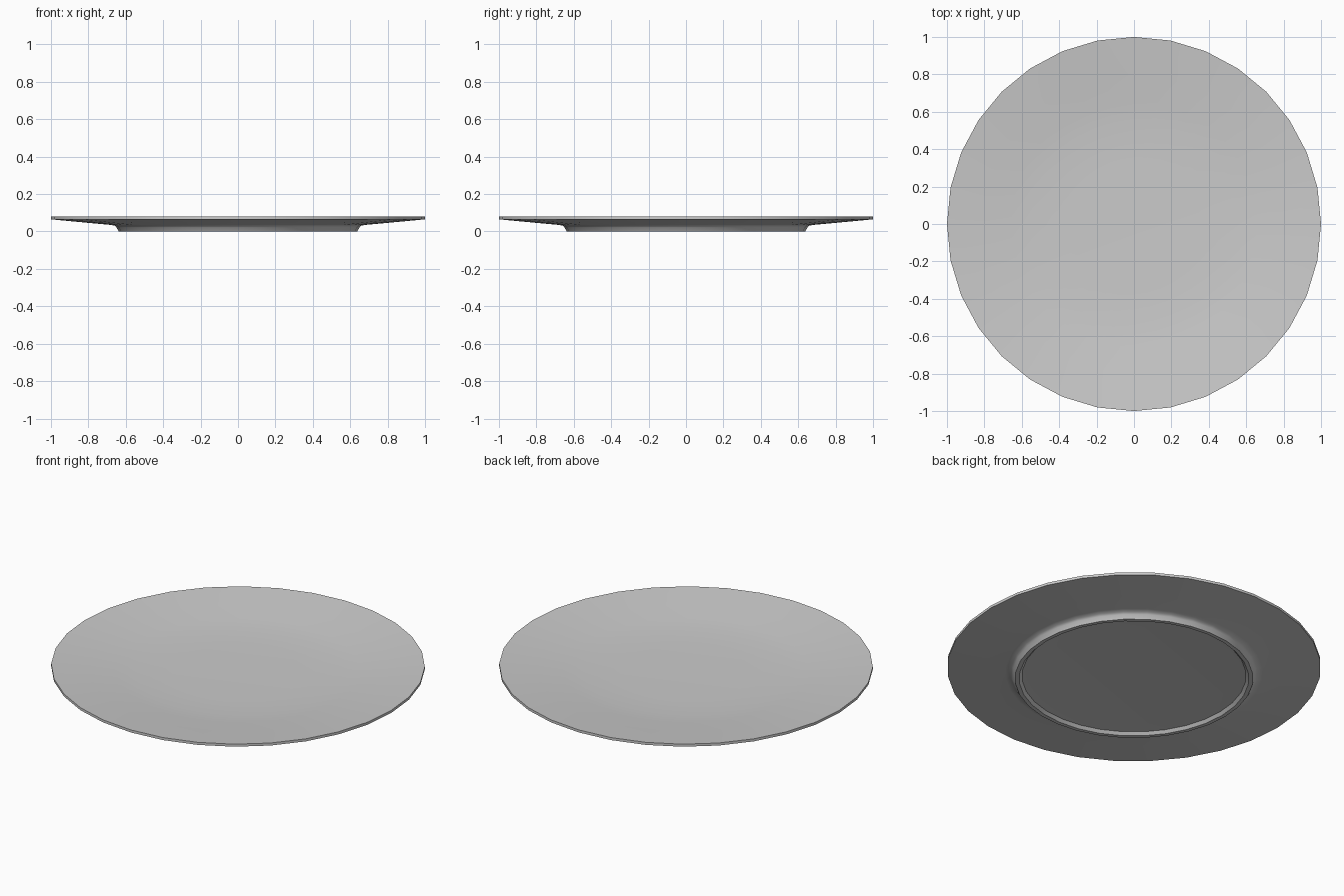
import bpy, bmesh
from math import cos, sin, pi, radians

if "Cube" in bpy.data.objects:
    bpy.data.objects.remove(bpy.data.objects["Cube"])

SIDES = 32

# Half cross-section (radius, height), from the dish centre over the rim to the underside centre
profile = [
    (0, 0.033), (0.35, 0.034), (0.55, 0.038), (0.66, 0.047), (0.80, 0.061),
    (1.0, 0.08), (1.0, 0.065),                                # rim edge
    (0.80, 0.046), (0.69, 0.036), (0.66, 0.032), (0.65, 0.022),
    (0.637, 0.0), (0.615, 0.0),                               # foot ring
    (0.60, 0.016), (0.52, 0.02), (0, 0.022),                  # recess below
]

# Plate: revolve the profile
bm = bmesh.new()
rings = []
for r, z in profile:
    n = SIDES if r else 1
    rings.append([bm.verts.new((r * cos(2 * pi * i / SIDES), r * sin(2 * pi * i / SIDES), z))
                  for i in range(n)])
for a, b in zip(rings, rings[1:]):
    for i in range(SIDES):
        j = (i + 1) % SIDES
        if len(a) == 1:
            bm.faces.new((a[0], b[i], b[j]))
        elif len(b) == 1:
            bm.faces.new((a[j], a[i], b[0]))
        else:
            bm.faces.new((a[i], b[i], b[j], a[j]))
bmesh.ops.recalc_face_normals(bm, faces=bm.faces)
mesh = bpy.data.meshes.new("plate")
bm.to_mesh(mesh)
bm.free()
plate = bpy.data.objects.new("plate", mesh)
bpy.context.collection.objects.link(plate)

# Smooth surfaces, crisp rim and foot edges
bpy.context.view_layer.objects.active = plate
plate.select_set(True)
bpy.ops.object.shade_smooth_by_angle(angle=radians(42))
